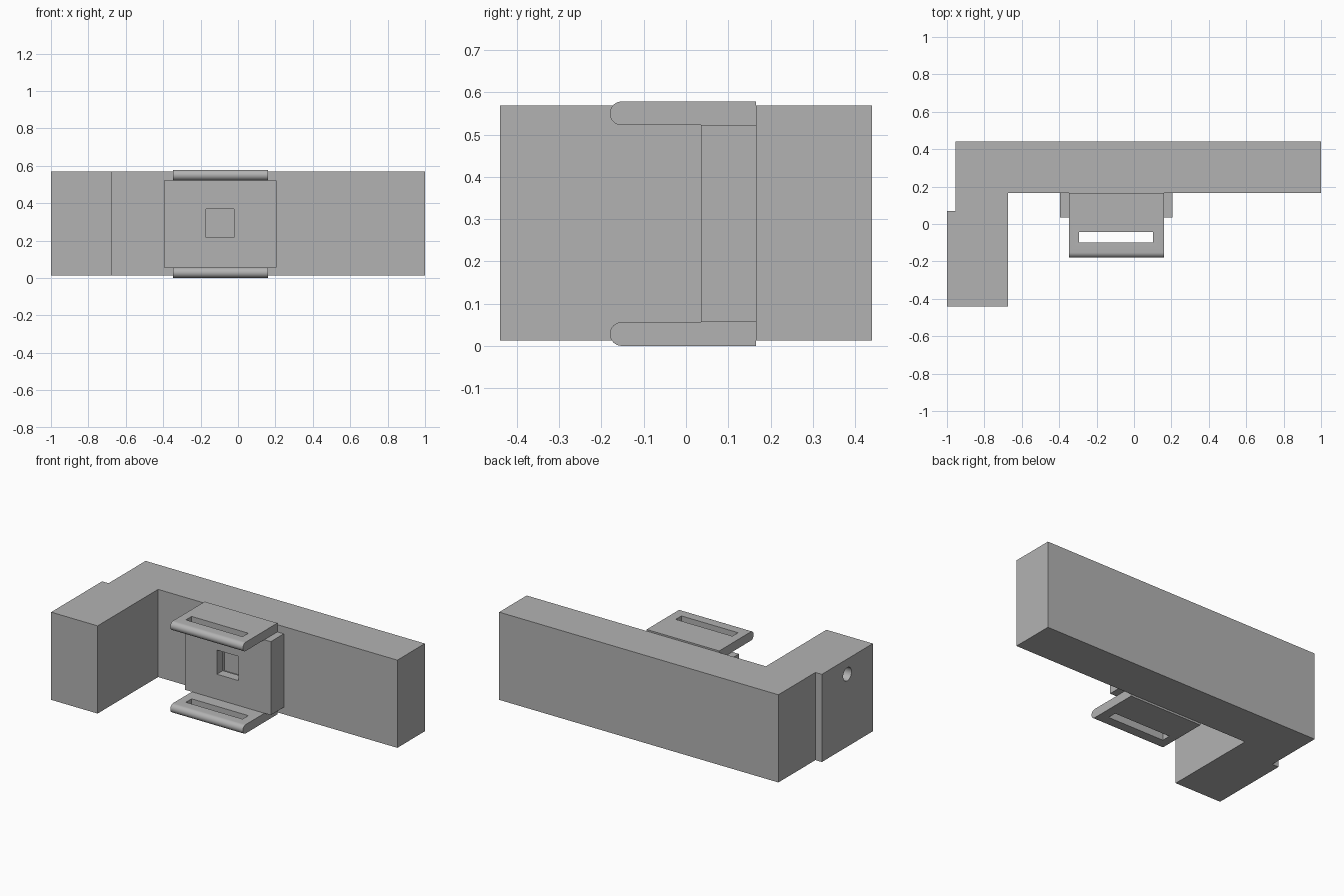
import bpy, bmesh, math
from mathutils import Matrix

old = bpy.data.objects.get("Cube")
if old:
    bpy.data.objects.remove(old)

grey = bpy.data.materials.new("plain grey")
grey.use_nodes = True
COLOR = (0.45, 0.45, 0.45, 1)
grey.diffuse_color = COLOR
grey.node_tree.nodes["Principled BSDF"].inputs["Base Color"].default_value = COLOR

# Matrices mapping a profile plane plus depth to the world axes
ALONG = {
    "x": Matrix(((0, 0, 1, 0), (1, 0, 0, 0), (0, 1, 0, 0), (0, 0, 0, 1))),
    "y": Matrix(((1, 0, 0, 0), (0, 0, 1, 0), (0, 1, 0, 0), (0, 0, 0, 1))),
    "z": Matrix.Identity(4),
}


def prism(name, profile, axis, start, end):
    """Extrude a closed 2D profile along an axis."""
    bm = bmesh.new()
    face = bm.faces.new([bm.verts.new((u, v, start)) for u, v in profile])
    ext = bmesh.ops.extrude_face_region(bm, geom=[face])["geom"]
    moved = [g for g in ext if isinstance(g, bmesh.types.BMVert)]
    bmesh.ops.translate(bm, verts=moved, vec=(0, 0, end - start))
    bm.transform(ALONG[axis])
    bmesh.ops.recalc_face_normals(bm, faces=bm.faces)
    mesh = bpy.data.meshes.new(name)
    bm.to_mesh(mesh)
    bm.free()
    mesh.materials.append(grey)
    obj = bpy.data.objects.new(name, mesh)
    bpy.context.collection.objects.link(obj)
    return obj


def rect(u0, u1, v0, v1):
    return [(u0, v0), (u1, v0), (u1, v1), (u0, v1)]


def arc(cu, cv, r, a0, a1, n=16):
    return [(cu + r * math.cos(math.radians(a0 + (a1 - a0) * i / n)),
             cv + r * math.sin(math.radians(a0 + (a1 - a0) * i / n)))
            for i in range(n + 1)]


def cut(obj, *cutters):
    """Subtract the cutters, then discard them."""
    for c in cutters:
        c.hide_render = True
        mod = obj.modifiers.new("cut", "BOOLEAN")
        mod.object, mod.solver = c, "EXACT"
    deps = bpy.context.evaluated_depsgraph_get()
    mesh = bpy.data.meshes.new_from_object(obj.evaluated_get(deps))
    obj.modifiers.clear()
    obj.data = mesh
    for c in cutters:
        bpy.data.objects.remove(c)


def smooth(obj):
    bpy.ops.object.select_all(action="DESELECT")
    obj.select_set(True)
    bpy.context.view_layer.objects.active = obj
    bpy.ops.object.shade_smooth_by_angle(angle=math.radians(30))


BOTTOM, TOP, MID = 0.013, 0.568, 0.29

# L-shaped body with its end notch and the two screw holes in the leg
body = prism("body", [(-1, -0.44), (-0.675, -0.44), (-0.675, 0.165), (1, 0.165),
                      (1, 0.44), (-0.955, 0.44), (-0.955, 0.07), (-1, 0.07)],
             "z", BOTTOM, TOP)
cut(body,
    prism("notch", rect(0.855, 1.1, 0.475, 0.7), "y", 0, 0.6),
    *[prism("hole", arc(-0.185, MID + s * 0.182, 0.042, 0, 345, 23), "x", -1.1, -0.82)
      for s in (-1, 1)])
smooth(body)

# Mounting plate with oval recess, square socket and edge nick
plate = prism("mounting_plate", rect(-0.395, 0.205, 0.057, 0.522), "y", 0.035, 0.165)
oval = arc(-0.06, MID, 0.105, -90, 90) + arc(-0.135, MID, 0.105, 90, 270)
cut(plate,
    prism("recess", oval, "y", 0, 0.065),
    prism("socket", rect(-0.172, -0.022, 0.215, 0.368), "y", 0, 0.15),
    prism("undercut", rect(-0.2, 0.006, 0.187, 0.396), "y", 0.095, 0.15),
    prism("nick", rect(-0.5, -0.373, 0.262, 0.32), "y", 0, 0.09))
smooth(plate)

# Two slotted straps with rounded front edges
for name, z in (("lower_strap", 0.0285), ("upper_strap", 0.55)):
    r = 0.028
    strap = prism(name, arc(-0.152, z, r, 90, 270) + [(0.165, z - r), (0.165, z + r)],
                  "x", -0.348, 0.16)
    cut(strap, prism("slot", rect(-0.295, 0.102, -0.1, -0.043), "z", z - 0.1, z + 0.1))
    smooth(strap)
